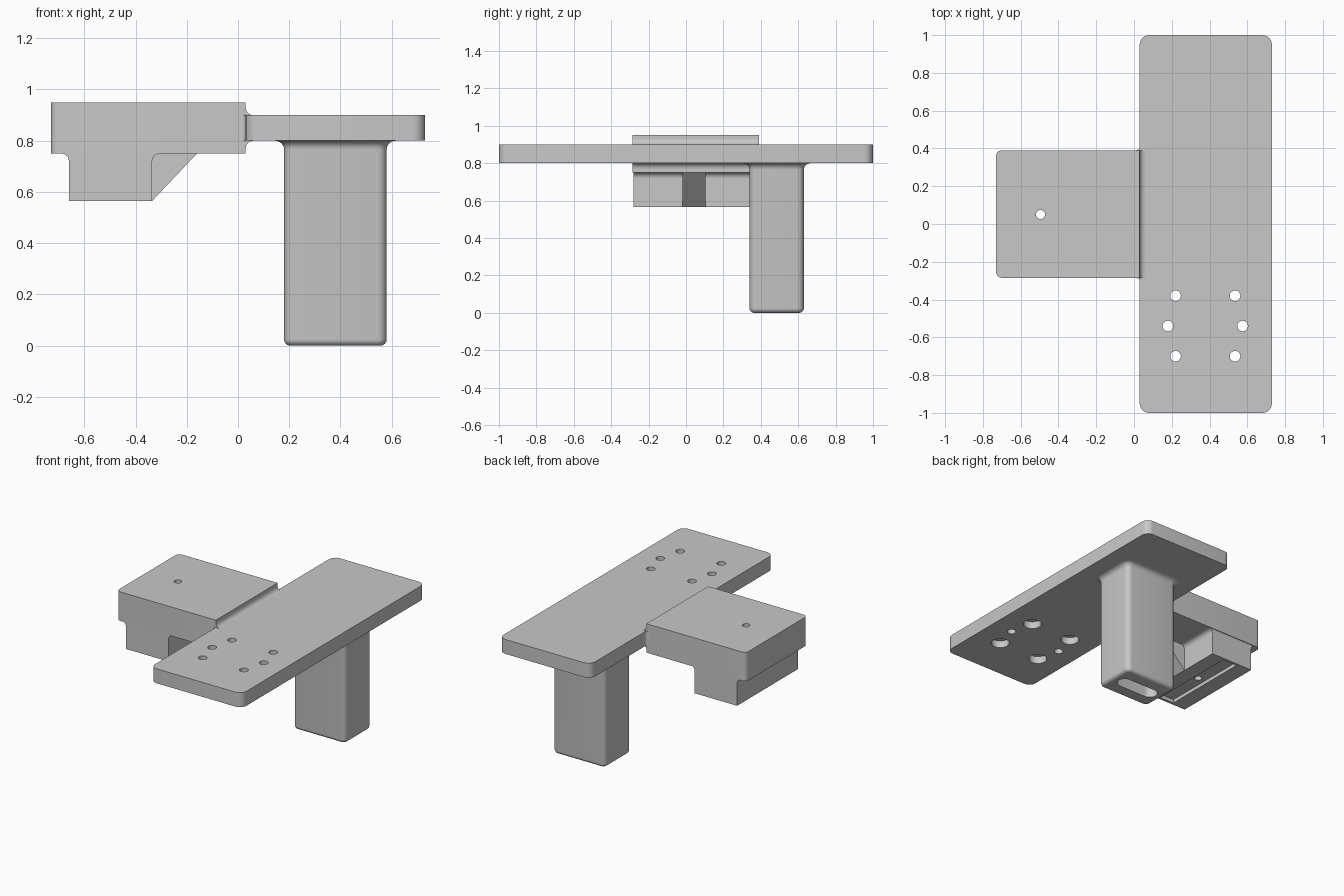
import bpy, bmesh, math
from mathutils import Vector

old = bpy.data.objects.get("Cube")
if old:
    bpy.data.objects.remove(old, do_unlink=True)

grey = bpy.data.materials.new("plain grey")
grey.use_nodes = True
colour = (0.58, 0.58, 0.58, 1)
grey.diffuse_color = colour
grey.node_tree.nodes["Principled BSDF"].inputs["Base Color"].default_value = colour

parts = []


def rounded_rect(x0, x1, y0, y1, radii, seg=6):
    """Outline, counter-clockwise from the +x +y corner; radius 0 is square."""
    pts = []
    corners = [(x1, y1, -1, -1), (x0, y1, 1, -1), (x0, y0, 1, 1), (x1, y0, -1, 1)]
    for i, ((x, y, sx, sy), r) in enumerate(zip(corners, radii)):
        if r == 0:
            pts.append((x, y))
            continue
        for k in range(seg + 1):
            a = math.pi / 2 * (i + k / seg)
            pts.append((x + sx * r + r * math.cos(a), y + sy * r + r * math.sin(a)))
    return pts


def loft(name, rings):
    """Skin a stack of equal-length rings and cap both ends."""
    bm = bmesh.new()
    rows = [[bm.verts.new(p) for p in ring] for ring in rings]
    n = len(rows[0])
    for a, b in zip(rows, rows[1:]):
        for i in range(n):
            j = (i + 1) % n
            bm.faces.new((a[i], a[j], b[j], b[i]))
    bm.faces.new(rows[0][::-1])
    bm.faces.new(rows[-1])
    bmesh.ops.recalc_face_normals(bm, faces=bm.faces)
    mesh = bpy.data.meshes.new(name)
    bm.to_mesh(mesh)
    bm.free()
    mesh.materials.append(grey)
    obj = bpy.data.objects.new(name, mesh)
    bpy.context.collection.objects.link(obj)
    parts.append(obj)
    return obj


def prism(name, outline, lo, hi, axis="z"):
    def place(p, t):
        return (p[0], p[1], t) if axis == "z" else (p[0], t, p[1])
    return loft(name, [[place(p, t) for p in outline] for t in (lo, hi)])


def fillet(name, corner, u, v, r, lo, hi, axis="y"):
    """Concave fill along an inside corner with legs u and v."""
    c, u, v = Vector(corner), Vector((u, 0)), Vector((0, v))
    pts = [c]
    for k in range(7):
        a = math.pi / 2 * k / 6
        pts.append(c + r * (u * (1 - math.sin(a)) + v * (1 - math.cos(a))))
    return prism(name, pts, lo, hi, axis)


def cut(target, outline, lo, hi):
    tool = prism("cutter", outline, lo, hi)
    tool.hide_render = True
    parts.remove(tool)
    mod = target.modifiers.new("cut", "BOOLEAN")
    mod.operation = "DIFFERENCE"
    mod.solver = "EXACT"
    mod.object = tool
    bpy.context.view_layer.objects.active = target
    bpy.ops.object.modifier_apply(modifier=mod.name)
    bpy.data.objects.remove(tool, do_unlink=True)


def circle(x, y, r):
    return rounded_rect(x - r, x + r, y - r, y + r, [r * 0.9999] * 4, 8)


# Long plate with two plain holes and four counterbored ones
plate = prism("long_plate", rounded_rect(0.03, 0.73, -1, 1, [0.05] * 4), 0.8, 0.9)
for x in (0.18, 0.575):
    cut(plate, circle(x, -0.54, 0.028), 0.7, 1)
for x in (0.22, 0.535):
    for y in (-0.38, -0.70):
        cut(plate, circle(x, y, 0.028), 0.7, 1)
        cut(plate, circle(x, y, 0.058), 0.7, 0.85)

# Post: rounded foot, straight shaft, flared top
steps = [k / 6 * math.pi / 2 for k in range(7)]
levels = [(0.025 * (1 - math.cos(a)), 0.025 * (math.sin(a) - 1)) for a in steps]
levels.reverse()
foot = [(0.025 * (1 - math.sin(a)), -0.025 * (1 - math.cos(a))) for a in reversed(steps)]
flare = [(0.765 + 0.035 * math.sin(a), 0.035 * (1 - math.cos(a))) for a in steps]
rings = []
for z, d in foot + flare:
    ring = rounded_rect(0.18 - d, 0.58 + d, 0.34 - d, 0.63 + d, [0.035 + d] * 4)
    rings.append([(x, y, z) for x, y in ring])
rings = sorted(rings, key=lambda ring: ring[0][2])
post = loft("post", rings)
cut(post, rounded_rect(0.225, 0.535, 0.435, 0.535, [0.0499] * 4, 8), -0.1, 0.3)

# Side block, square where it meets the plate
block = prism("side_block", rounded_rect(-0.73, 0.03, -0.285, 0.39, [0, 0.03, 0.03, 0]),
              0.75, 0.95)
cut(block, circle(-0.495, 0.05, 0.024), 0.5, 1)

# Lower block with a shallow channel and the same through hole
lower = prism("lower_block", rounded_rect(-0.66, -0.335, -0.28, 0.385, [0] * 4), 0.565, 0.75)
cut(lower, rounded_rect(-0.55, -0.44, -0.262, 0.367, [0] * 4), 0.5, 0.59)
cut(lower, circle(-0.495, 0.05, 0.024), 0.5, 1)

# Triangular gusset
prism("gusset", [(-0.335, 0.565), (-0.16, 0.75), (-0.335, 0.75)], -0.02, 0.105, "y")

# Blended inside corners
fillet("neck_top_fillet", (0.03, 0.9), 1, 1, 0.03, -0.285, 0.39)
fillet("neck_bottom_fillet", (0.03, 0.8), 1, -1, 0.03, -0.285, 0.39)
fillet("neck_back_fillet", (0.03, 0.39), -1, 1, 0.02, 0.8, 0.9, "z")
fillet("neck_front_fillet", (0.03, -0.285), -1, -1, 0.02, 0.8, 0.9, "z")
fillet("lower_outer_fillet", (-0.66, 0.75), -1, -1, 0.03, -0.28, 0.385)
fillet("lower_inner_fillet", (-0.335, 0.75), 1, -1, 0.03, -0.28, 0.385)

# Smooth the rounded areas, keep edges crisp
bpy.ops.object.select_all(action="DESELECT")
for obj in parts:
    obj.select_set(True)
bpy.context.view_layer.objects.active = plate
bpy.ops.object.shade_smooth_by_angle(angle=math.radians(30))
